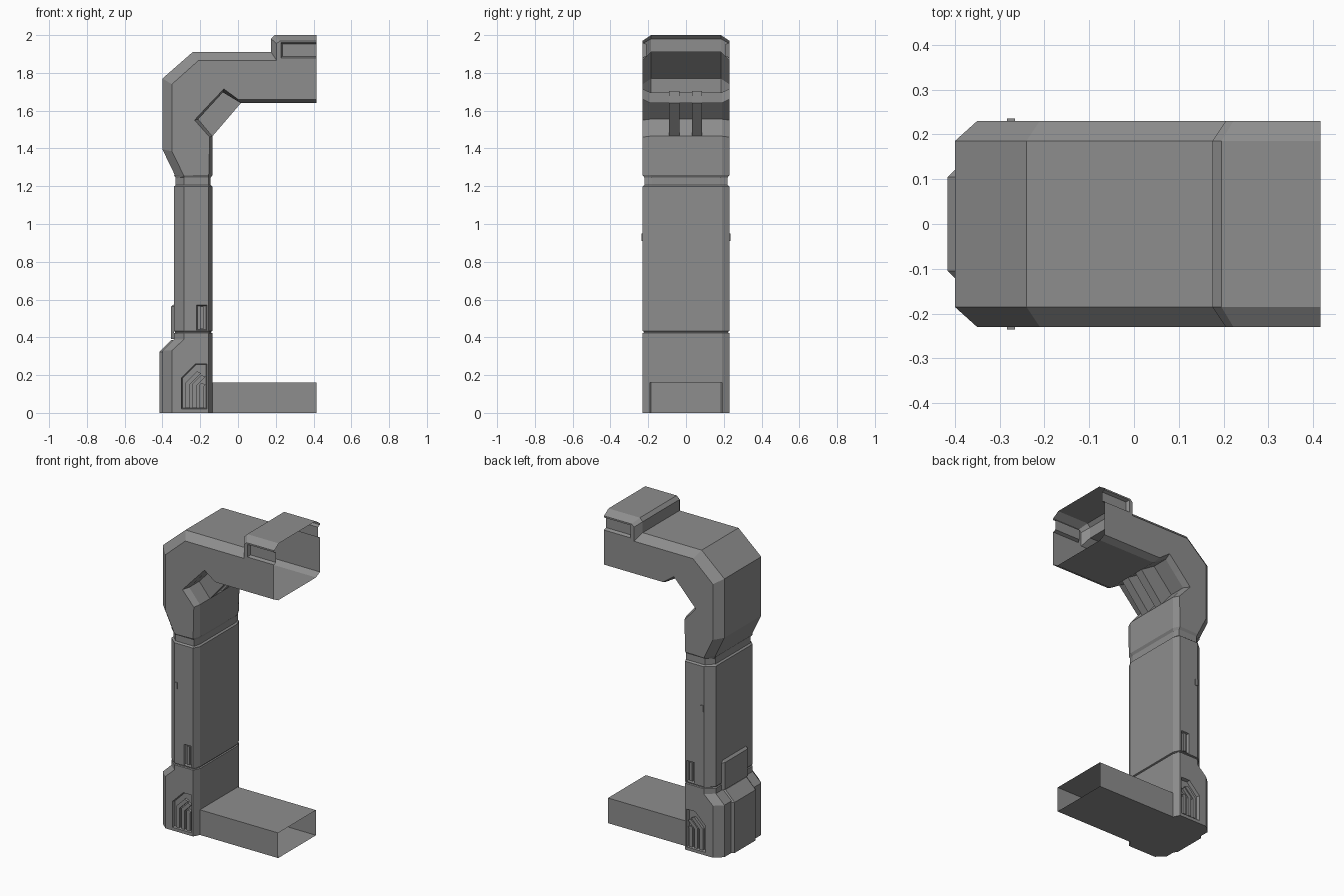
import bpy
import bmesh
from mathutils import Vector

if "Cube" in bpy.data.objects:
    bpy.data.objects.remove(bpy.data.objects["Cube"], do_unlink=True)

grey = bpy.data.materials.new("plain grey")
grey.use_nodes = True
colour = (0.27, 0.27, 0.27, 1)
grey.diffuse_color = colour
grey.node_tree.nodes["Principled BSDF"].inputs["Base Color"].default_value = colour

SIDE = 0.23      # half width of the housing
END = 0.416      # open ends of both ducts


def finish(bm, name):
    mesh = bpy.data.meshes.new(name)
    bm.to_mesh(mesh)
    bm.free()
    mesh.materials.append(grey)
    obj = bpy.data.objects.new(name, mesh)
    bpy.context.collection.objects.link(obj)
    return obj


def loft(rings, cap_start=False, cap_end=False):
    """Skin a list of closed rings of 3D points."""
    bm = bmesh.new()
    loops = [[bm.verts.new(p) for p in ring] for ring in rings]
    n = len(rings[0])
    for low, high in zip(loops, loops[1:]):
        for i in range(n):
            j = (i + 1) % n
            bm.faces.new((low[i], low[j], high[j], high[i]))
    if cap_start:
        bm.faces.new(loops[0][::-1])
    if cap_end:
        bm.faces.new(loops[-1])
    bmesh.ops.remove_doubles(bm, verts=bm.verts, dist=1e-5)
    bm.normal_update()
    return bm


def section(back, back_side, front_side, front, inset=0.0):
    """Eight-sided ring from four (x, z) points, mirrored in y."""
    half = [(back, 0.185), (back_side, SIDE), (front_side, SIDE), (front, 0.19)]
    near = [(p[0], inset - w, p[1]) for p, w in half]
    return [(near[0][0], -near[0][1], near[0][2])] + near + \
        [(x, -y, z) for x, y, z in near[:0:-1]]


def straight(z, inset=0.0):
    return section((-0.34 + inset, z), (-0.287, z), (-0.155, z),
                   (-0.135 - inset, z), inset)


def recess(bm, outline, depth, rim):
    """Sink a convex (x, z) outline, given clockwise, into both flat sides."""
    planes = []
    for p, q in zip(outline, outline[1:] + outline[:1]):
        planes.append((Vector((p[0], 0, p[1])),
                       Vector((q[1] - p[1], 0, p[0] - q[0])).normalized()))

    def sides():
        return [f for f in bm.faces
                if all(abs(abs(v.co.y) - SIDE) < 1e-4 for v in f.verts)]

    for co, no in planes:
        faces = sides()
        edges = {e for f in faces for e in f.edges}
        verts = {v for f in faces for v in f.verts}
        bmesh.ops.bisect_plane(bm, geom=faces + list(edges) + list(verts),
                               plane_co=co, plane_no=no, dist=1e-5)
    inside = [f for f in sides()
              if all((f.calc_center_median() - co).dot(no) > 0 for co, no in planes)]
    bm.normal_update()
    bmesh.ops.inset_region(bm, faces=inside, thickness=rim, depth=-depth,
                           use_boundary=False, use_even_offset=True)


def prism(name, outline, y0, y1):
    """Extrude an (x, z) outline along y."""
    bm = loft([[(x, y, z) for x, z in outline] for y in (y0, y1)], True, True)
    bmesh.ops.recalc_face_normals(bm, faces=bm.faces)
    return finish(bm, name)


def box_outline(x0, x1, z0, z1):
    return [(x0, z0), (x0, z1), (x1, z1), (x1, z0)]


# Base housing, open towards the floor duct
def foot(z):
    return section((-0.40, z), (-0.35, z), (-0.155, z), (-0.135, z))


base = loft([foot(0), foot(0.16), foot(0.33), straight(0.388), straight(0.422)],
            cap_start=True)
doorway = [f for f in base.faces if f.normal.x > 0.99
           and f.calc_center_median().z < 0.16]
bmesh.ops.delete(base, geom=doorway, context="FACES")
recess(base, [(-0.30, 0.02), (-0.30, 0.185), (-0.225, 0.26),
              (-0.165, 0.26), (-0.165, 0.02)], 0.02, 0.005)
finish(base, "base_housing")

# Floor duct, a square tube with an open end
finish(loft([[(x, 0.19, 0), (x, -0.19, 0), (x, -0.19, 0.16), (x, 0.19, 0.16)][::-1]
             for x in (END, -0.135)]), "floor_duct")

# Raised panels on the back of the base and column
def back_ring(x, z, w, bevel):
    return [(x + bevel, w + bevel, z), (x, w, z),
            (x, -w, z), (x + bevel, -w - bevel, z)]


finish(loft([back_ring(-END, 0, 0.105, 0.02), back_ring(-END, 0.322, 0.105, 0.02),
             back_ring(-0.352, 0.386, 0.105, 0.02)], True, True), "base_back_panel")
finish(loft([back_ring(-0.354, 0.39, 0.115, 0.016), back_ring(-0.354, 0.562, 0.115, 0.016),
             back_ring(-0.34, 0.575, 0.115, 0.002)], True, True), "column_back_panel")

# Column with a thin seam below and a wider groove above
column = loft([straight(0.422), straight(0.425, 0.007), straight(0.43, 0.007),
               straight(0.433), straight(1.198), straight(1.206, 0.01),
               straight(1.245, 0.01), straight(1.26)])
recess(column, box_outline(-0.22, -0.165, 0.437, 0.57), 0.015, 0.005)
finish(column, "column")

# Elbow, notched on its inner corner, with the raised end collar
inner = ((0.2, 1.66), (0.2, 1.64))
elbow = loft([
    section((-0.325, 1.24), (-0.287, 1.257), (-0.155, 1.26), (-0.135, 1.26)),
    section((-0.40, 1.395), (-0.35, 1.385), (-0.15, 1.46), (-0.135, 1.465)),
    section((-0.40, 1.55), (-0.35, 1.55), (-0.23, 1.55), (-0.21, 1.555)),
    section((-0.40, 1.77), (-0.35, 1.74), (-0.153, 1.633), (-0.145, 1.626)),
    section((-0.24, 1.91), (-0.21, 1.865), (-0.075, 1.715), (-0.08, 1.697)),
    section((0.0, 1.91), (0.0, 1.865), (0.0, 1.66), (0.015, 1.64)),
    section((0.175, 1.91), (0.205, 1.865), *inner),
    section((0.175, 1.98), (0.205, 1.955), *inner),
    section((0.195, 2.0), (0.222, 1.97), *inner),
    section((END, 2.0), (END, 1.97), (END, 1.66), (END, 1.64)),
])
recess(elbow, box_outline(0.228, 0.5, 1.88, 1.96), 0.02, 0.008)
finish(elbow, "elbow")

# Two ribs bridging the notch
for name, y in (("right_rib", -0.062), ("left_rib", 0.058)):
    prism(name, [(-0.135, 1.465), (-0.215, 1.555), (-0.08, 1.705), (0.015, 1.64)],
          y - 0.027, y + 0.027)

# Bent louvres, slot bar and small stud on both sides
for label, s in (("front", -1), ("back", 1)):
    for i in range(3):
        x = -0.277 + i * 0.037
        w, bend = 0.022, 0.15 - i * 0.005
        run = min(0.06, -0.172 - w - x)
        prism(f"{label}_louvre_{i + 1}",
              [(x, 0.026), (x, bend + 0.01), (x + run, bend + 0.01 + run),
               (x + run + w, bend + run), (x + w, bend), (x + w, 0.026)],
              s * 0.205, s * 0.226)
    prism(f"{label}_slot_bar", box_outline(-0.202, -0.183, 0.445, 0.562),
          s * 0.21, s * 0.226)
    prism(f"{label}_stud", box_outline(-0.284, -0.266, 0.91, 0.95),
          s * 0.225, s * 0.235)
